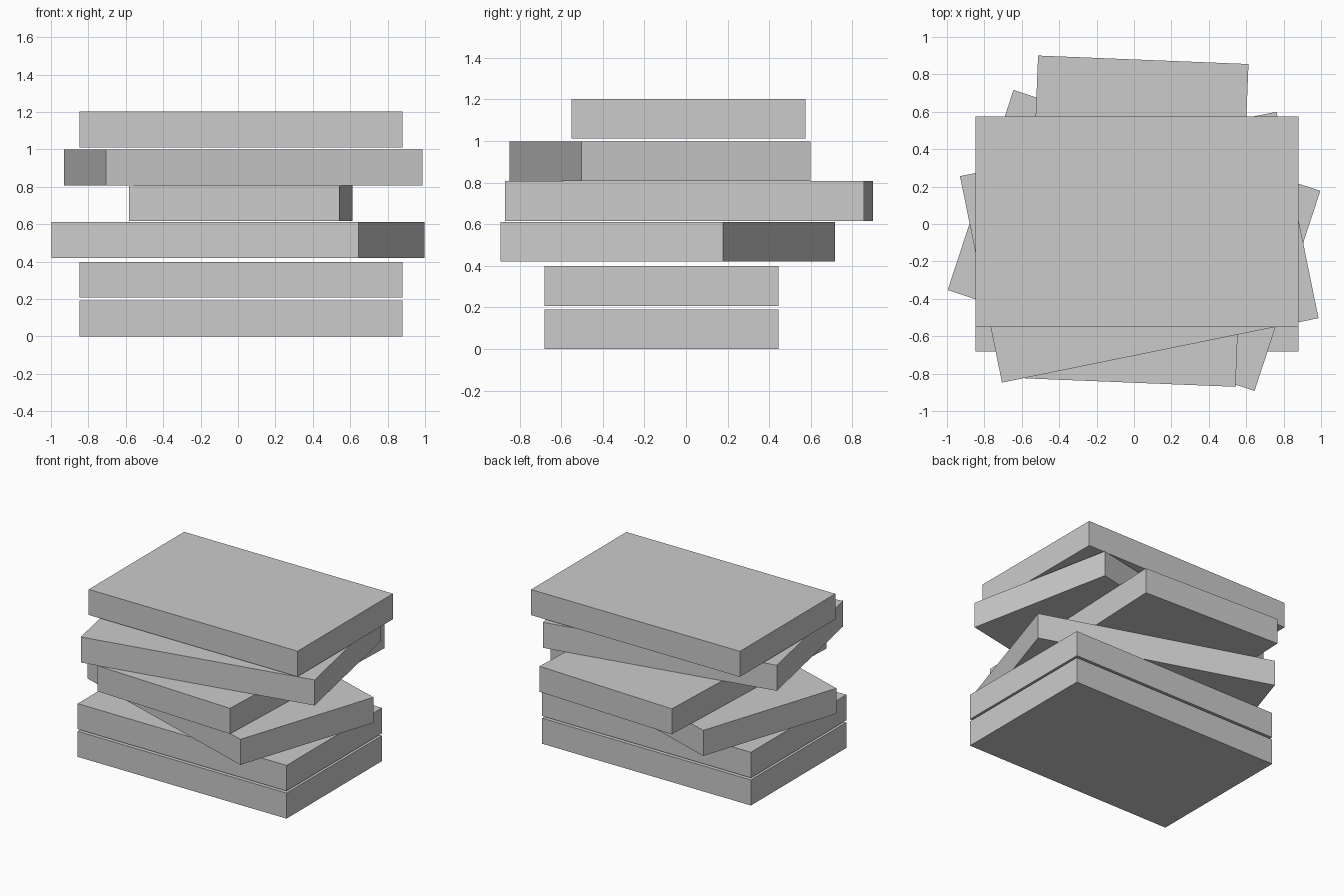
import bpy
from math import radians

cube = bpy.data.objects.get("Cube")
if cube:
    bpy.data.objects.remove(cube, do_unlink=True)

# One plain grey for every slab
grey = bpy.data.materials.new("light_grey")
grey.use_nodes = True
color = (0.6, 0.6, 0.6, 1)
grey.diffuse_color = color
grey.node_tree.nodes["Principled BSDF"].inputs["Base Color"].default_value = color

LENGTH, WIDTH, THICKNESS = 1.727, 1.126, 0.191


def add_slab(name, x, y, bottom, turn):
    """Add one flat slab, turned about the vertical axis."""
    bpy.ops.mesh.primitive_cube_add(
        size=1,
        location=(x, y, bottom + THICKNESS / 2),
        rotation=(0, 0, radians(turn)),
    )
    slab = bpy.context.object
    slab.name = name
    slab.scale = (LENGTH, WIDTH, THICKNESS)
    slab.data.materials.append(grey)


# Stack from the ground up: name, centre x, centre y, bottom, turn in degrees
slabs = [
    ("bottom_slab", 0.015, -0.118, 0.0, 0),
    ("second_slab", 0.015, -0.118, 0.207, 0),
    ("third_slab", 0.0, -0.088, 0.42, -18.2),
    ("fourth_slab", 0.015, 0.015, 0.616, 87.7),
    ("fifth_slab", 0.028, -0.124, 0.807, 11.5),
    ("top_slab", 0.015, 0.012, 1.011, 0),
]
for slab in slabs:
    add_slab(*slab)
